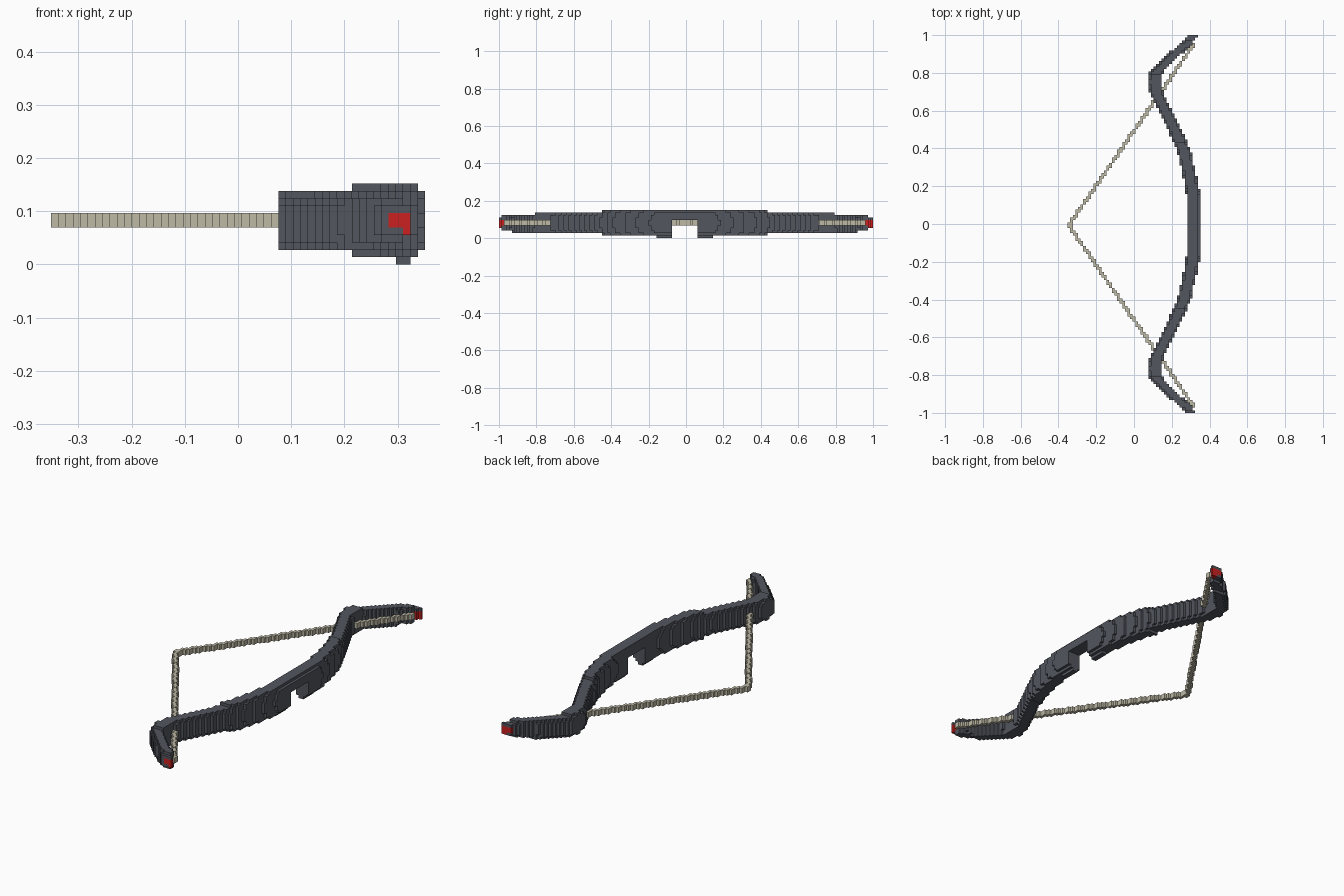
import bpy
import bmesh
from mathutils import Vector

cube = bpy.data.objects.get("Cube")
if cube:
    bpy.data.objects.remove(cube, do_unlink=True)

# Block grid: counts along x, y, z and the block size
NX, NY, NZ = 51, 145, 11
V = 2 / NY

# Limb centre line: distance from the grip, x position
CURVE = [(0, .312), (.17, .312), (.3, .287), (.4, .263), (.5, .217),
         (.6, .168), (.7, .12), (.76, .109), (.81, .117), (.85, .157),
         (.9, .207), (.95, .268), (1.01, .315)]
# Half height of the limb in blocks, up to each distance
HEIGHTS = [(.44, 5), (.8, 4), (.93, 3.5), (.98, 3), (1.1, 2)]


def centre_x(u):
    for (u0, x0), (u1, x1) in zip(CURVE, CURVE[1:]):
        if u <= u1:
            return x0 + (x1 - x0) * (u - u0) / (u1 - u0)
    return CURVE[-1][1]


def in_limb(x, u, k):
    half = next(h for limit, h in HEIGHTS if u < limit)
    d = abs(k + .5 - 6)
    if half == 3.5:                       # slightly deeper underside
        half = 4 if k < 6 else 3
    if k == 0:                            # small feet beside the grip notch
        return 5 * V < u < 11.5 * V and .293 < x < .322
    if d > half or (u < 5 * V and k <= 6):
        return False
    width = .036 if u < .96 else .028
    width *= 1 - .35 * (d / half) ** 4    # rounded edges
    return abs(x - centre_x(u)) <= width


def in_tip(x, u, k):
    return u > .95 and x > .283 and (k in (5, 6) or (k == 4 and x > .31))


def in_string(x, u, k):
    return k in (5, 6) and u < .96 and abs(x + .345 - .69 * u) < .011


# Sort every block into a part
cells = {}
for i in range(NX):
    for j in range(NY):
        x, y = (i - NX // 2) * V, (j - NY // 2) * V
        u = abs(y + V / 2)
        for k in range(NZ):
            if in_limb(x, u, k):
                cells[i, j, k] = "red_tips" if in_tip(x, u, k) else "bow_limbs"
            elif in_string(x, u, k):
                cells[i, j, k] = "bowstring"


def make_material(name, color):
    mat = bpy.data.materials.new(name)
    mat.use_nodes = True
    mat.diffuse_color = (*color, 1)
    mat.node_tree.nodes["Principled BSDF"].inputs["Base Color"].default_value = (*color, 1)
    return mat


def build_part(name, mat):
    """Make the outer faces of all blocks that belong to one part."""
    bm = bmesh.new()
    corners = {}

    def corner(p):
        key = tuple(round(c) for c in p)
        if key not in corners:
            corners[key] = bm.verts.new(((key[0] - NX / 2) * V,
                                         (key[1] - NY / 2) * V, key[2] * V))
        return corners[key]

    for cell, part in cells.items():
        if part != name:
            continue
        middle = Vector(cell) + Vector((.5, .5, .5))
        for axis in range(3):
            for sign in (-1, 1):
                n = Vector((0, 0, 0))
                n[axis] = sign
                if tuple(c + int(s) for c, s in zip(cell, n)) in cells:
                    continue
                a = Vector((0, 0, 0))
                a[(axis + 1) % 3] = .5
                b = n.cross(a)
                m = middle + n / 2
                bm.faces.new([corner(m + o) for o in (-a - b, a - b, a + b, b - a)])
    mesh = bpy.data.meshes.new(name)
    bm.to_mesh(mesh)
    bm.free()
    mesh.materials.append(mat)
    bpy.context.collection.objects.link(bpy.data.objects.new(name, mesh))


build_part("bow_limbs", make_material("dark_grey", (.085, .092, .11)))
build_part("red_tips", make_material("red", (.6, .015, .015)))
build_part("bowstring", make_material("pale_cord", (.52, .49, .38)))
